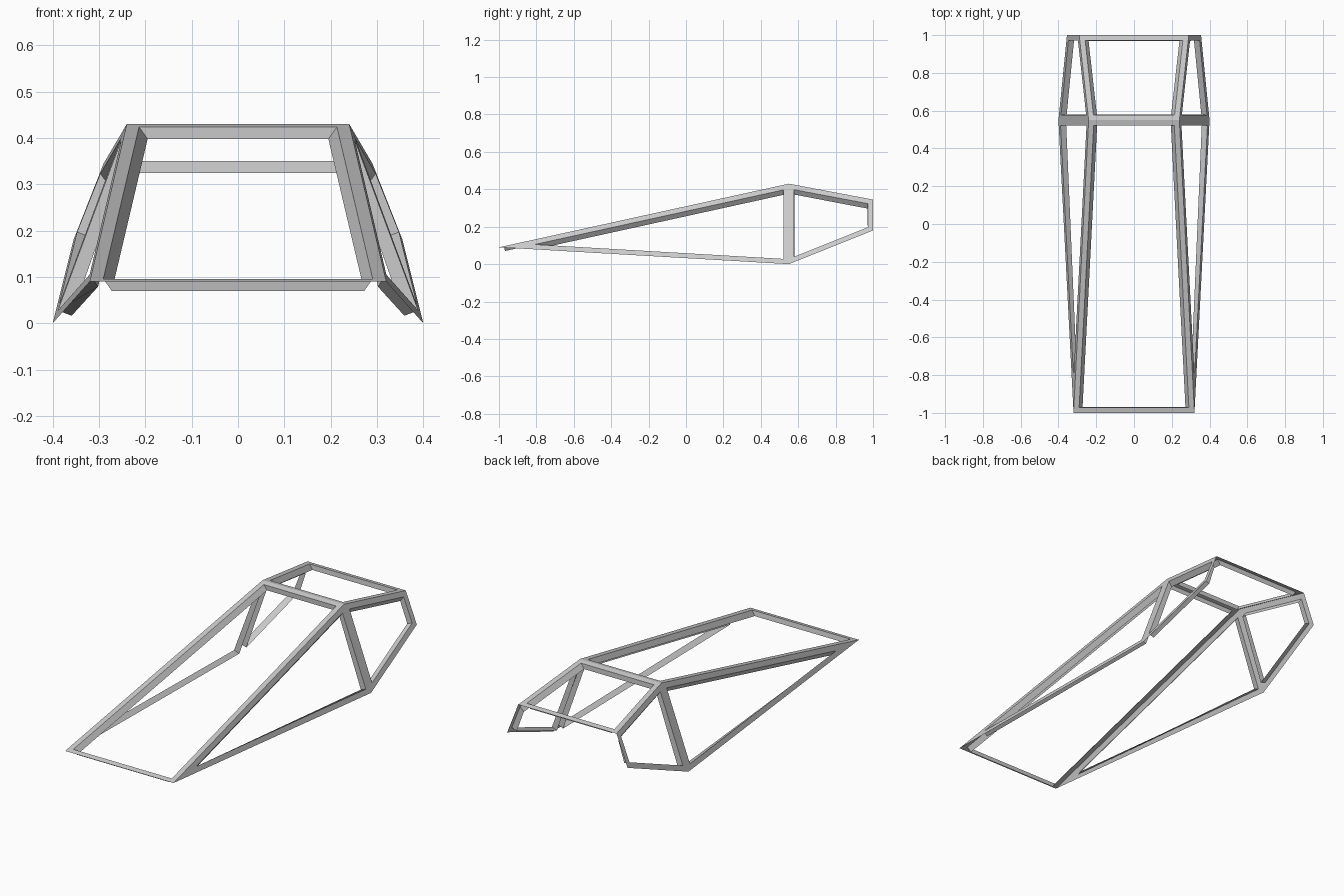
import bpy, bmesh
from mathutils import Vector

if "Cube" in bpy.data.objects:
    bpy.data.objects.remove(bpy.data.objects["Cube"])

RIM, DEPTH = 0.028, 0.032

# Corner profile of the right half, x > 0
corners = {
    "nose": (0.32, -1.0, 0.09),
    "peak": (0.24, 0.55, 0.43),
    "sill": (0.40, 0.55, 0.0),
    "rear_top": (0.29, 1.0, 0.345),
    "rear_low": (0.355, 1.0, 0.18),
}

bm = bmesh.new()
R = {k: bm.verts.new(p) for k, p in corners.items()}
L = {k: bm.verts.new((-p[0], p[1], p[2])) for k, p in corners.items()}

# Roof panels, then mirrored side panels
for a, b in (("nose", "peak"), ("peak", "rear_top")):
    bm.faces.new((L[a], R[a], R[b], L[b]))
for side in (("nose", "sill", "peak"), ("sill", "rear_low", "rear_top", "peak")):
    bm.faces.new([R[k] for k in side])
    bm.faces.new([L[k] for k in reversed(side)])
bm.normal_update()

# Inward direction at each corner, averaged over the panels meeting there
inward = []
for v in bm.verts:
    n = sum((f.normal for f in v.link_faces), Vector())
    inward.append((v.co.copy(), -n.normalized()))

# Cut a window in every panel, leaving the flat rims
panes = list(bm.faces)
bmesh.ops.inset_individual(bm, faces=panes, thickness=RIM, use_even_offset=True)

# Turn the window edges inward as tapered walls, then open the windows
for pane in panes:
    outer = list(pane.verts)
    deep = []
    for v in outer:
        d = min(inward, key=lambda c: (c[0] - v.co).length)[1]
        deep.append(bm.verts.new(v.co + d * DEPTH))
    for i in range(len(outer)):
        j = (i + 1) % len(outer)
        bm.faces.new((outer[i], outer[j], deep[j], deep[i]))
bmesh.ops.delete(bm, geom=panes, context='FACES_ONLY')

mesh = bpy.data.meshes.new("canopy_frame")
bm.to_mesh(mesh)
bm.free()
bpy.context.collection.objects.link(bpy.data.objects.new("canopy_frame", mesh))
